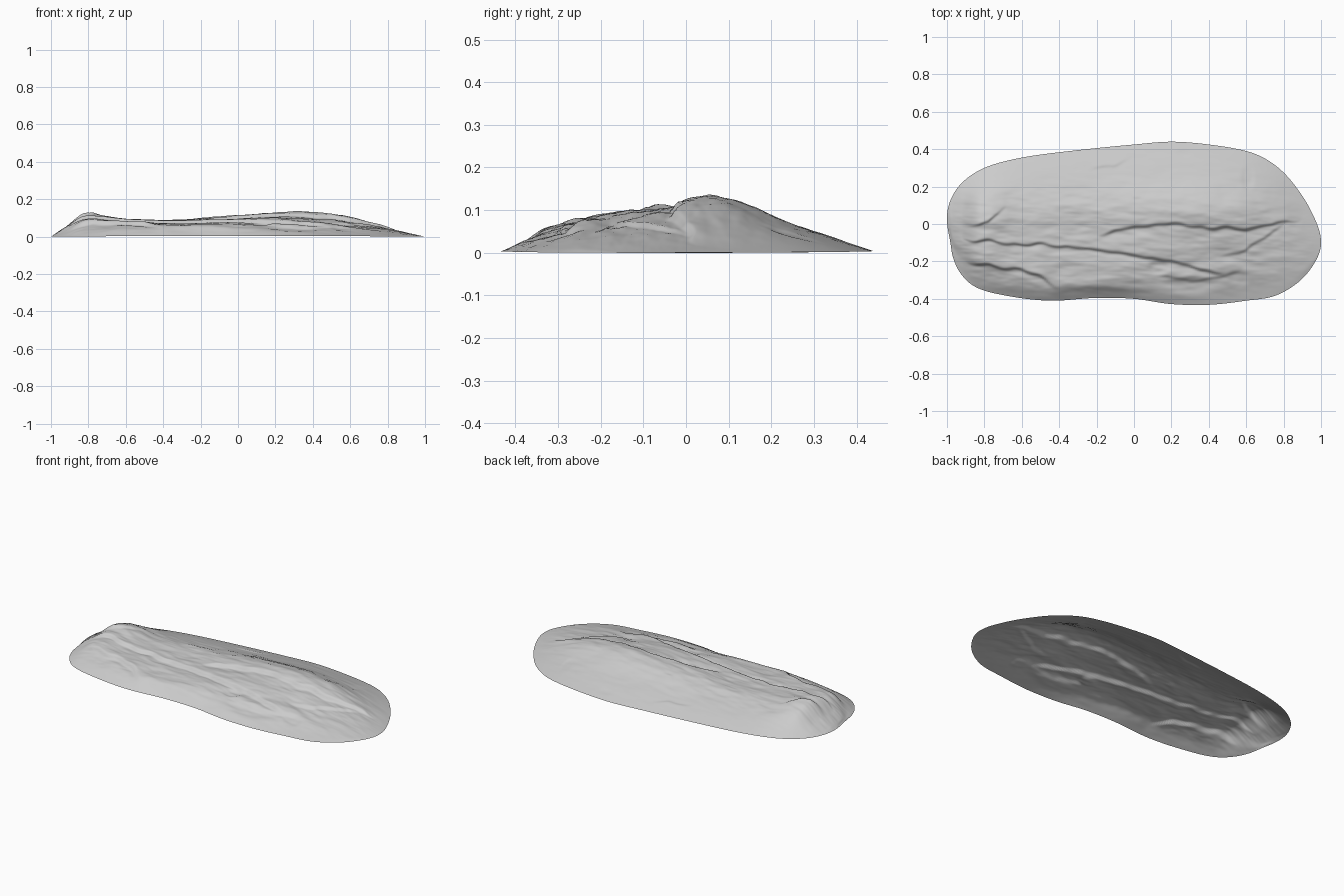
import bpy, bmesh, math
from mathutils import Vector, noise

if "Cube" in bpy.data.objects:
    bpy.data.objects.remove(bpy.data.objects["Cube"])

NU, NV = 260, 120


def spline(xs, ys, x):
    """Smooth interpolation through the points (xs, ys)."""
    n = len(xs)
    i = max(0, min(n - 2, next((k - 1 for k in range(1, n) if x <= xs[k]), n - 2)))

    def slope(k):
        a, b = max(k - 1, 0), min(k + 1, n - 1)
        return (ys[b] - ys[a]) / (xs[b] - xs[a])
    h = xs[i + 1] - xs[i]
    t = max(0, min(1, (x - xs[i]) / h))
    t2, t3 = t * t, t * t * t
    return ((2 * t3 - 3 * t2 + 1) * ys[i] + (t3 - 2 * t2 + t) * h * slope(i)
            + (3 * t2 - 2 * t3) * ys[i + 1] + (t3 - t2) * h * slope(i + 1))


def linear(pts, x):
    for (x0, y0), (x1, y1) in zip(pts, pts[1:]):
        if x <= x1:
            return y0 + (y1 - y0) * (x - x0) / (x1 - x0)
    return pts[-1][1]


# outline: back and front edge along the length
BACK = [(-1, .03), (-.98, .13), (-.92, .22), (-.8, .3), (-.6, .355), (-.3, .395), (0, .425),
        (.2, .44), (.4, .425), (.6, .39), (.7, .35), (.8, .275), (.9, .15), (.97, .02), (1, -.1)]
FRONT = [(-1, .03), (-.985, -.08), (-.97, -.17), (-.93, -.26), (-.85, -.335), (-.7, -.38),
         (-.45, -.41), (-.2, -.395), (0, -.40), (.2, -.428), (.4, -.432), (.6, -.41),
         (.75, -.385), (.88, -.31), (.97, -.2), (1, -.1)]


def edge(pts, x):
    return spline([math.asin(p[0]) for p in pts], [p[1] for p in pts], math.asin(x))


# broad relief: heights across the slab (front to back) at stations along it
ACROSS = [0, .08, .17, .3, .45, .6, .75, .88, 1]
RELIEF = {
    -1.00: [0, 0, 0, 0, 0, 0, 0],
    -.92: [.012, .024, .045, .052, .052, .038, .02],
    -.82: [.028, .052, .090, .103, .115, .085, .038],
    -.60: [.038, .065, .079, .085, .091, .063, .032],
    -.35: [.046, .062, .070, .078, .086, .060, .032],
    -.10: [.048, .068, .078, .092, .101, .064, .032],
    .15: [.036, .062, .082, .102, .115, .072, .035],
    .35: [.028, .055, .078, .105, .127, .076, .035],
    .55: [.020, .045, .063, .088, .110, .066, .030],
    .75: [.014, .028, .040, .052, .058, .040, .020],
    .90: [.008, .013, .018, .021, .020, .015, .008],
    1.00: [0, 0, 0, 0, 0, 0, 0],
}

# long ledges and cracks: (half drop, path)
LEDGES = [
    (.011, [(-.92, -.08), (-.6, -.11), (-.35, -.12), (-.05, -.16), (.2, -.20), (.5, -.28)]),
    (.010, [(-.2, -.07), (-.05, -.02), (.2, .0), (.4, -.02), (.6, -.03), (.9, .03)]),
    (.011, [(-.9, -.20), (-.75, -.23), (-.6, -.24), (-.5, -.29), (-.4, -.35)]),
    (.008, [(-.9, -.02), (-.78, .01), (-.68, .11)]),
    (.006, [(.45, -.17), (.6, -.14), (.7, -.07), (.82, .02)]),
    (.005, [(-.25, .29), (-.1, .31), (0, .38)]),
    (.005, [(-.05, .2), (0, .15), (.07, .135)]),
    (.006, [(.1, -.27), (.3, -.31), (.5, -.27), (.58, -.24)]),
]
# chipped hollows: x, y, radius x, radius y, depth
PITS = [(.13, -.235, .05, .035, .012), (.3, -.33, .13, .04, .012), (.56, -.29, .05, .04, .009),
        (.61, .25, .03, .06, .005), (.27, .38, .04, .02, .004), (-.2, -.37, .2, .03, .006)]


def ledge(drop, path, x, y):
    x0, x1 = path[0][0], path[-1][0]
    if not x0 < x < x1:
        return 0
    taper = min(1, (x - x0) / .08, (x1 - x) / .08)
    d = y - linear(path, x) - .018 * noise.noise(Vector((x * 11, drop * 900, 0)))
    fall = math.exp(-d / .06) if d > 0 else math.exp(d / .045)
    return drop * taper * math.tanh(d / .007) * fall


def height(x, y, v):
    xs = list(RELIEF)
    z = spline(ACROSS, [0] + [spline(xs, [RELIEF[k][j] for k in xs], x) for j in range(7)] + [0], v)
    fade = min(1, z / .06)
    bump = sum(ledge(d, p, x, y) for d, p in LEDGES)
    for px, py, rx, ry, depth in PITS:
        bump -= depth * math.exp(-(((x - px) / rx) ** 2 + ((y - py) / ry) ** 2) ** 2)
    # layered grain running along the length, rougher toward the front
    rough = 1 if y < .08 else max(.4, 1 - (y - .08) * 4)
    g = Vector((x * 4, y * 13 + x, 3.1))
    bump += rough * (.006 * noise.noise(g) + .004 * noise.noise(g * 2.3) + .0018 * noise.noise(g * 5))
    return max(0, z + bump * fade) + .004 * (1 - x * x)


# weathered rock slab: an open shell with no underside
bm = bmesh.new()
rows = []
for i in range(NU + 1):
    x = math.sin(math.pi * (i / NU - .5)) * .99999
    lo, hi = edge(FRONT, x), edge(BACK, x)
    row = []
    for j in range(NV + 1):
        v = j / NV
        y = lo + (hi - lo) * v
        row.append(bm.verts.new((x, y, height(x, y, v))))
    rows.append(row)
for a, b in zip(rows, rows[1:]):
    for j in range(NV):
        bm.faces.new((a[j], b[j], b[j + 1], a[j + 1]))
bmesh.ops.remove_doubles(bm, verts=bm.verts, dist=.00005)
mesh = bpy.data.meshes.new("rock_slab")
bm.to_mesh(mesh)
bm.free()
mesh.shade_smooth()
slab = bpy.data.objects.new("rock_slab", mesh)
bpy.context.collection.objects.link(slab)
